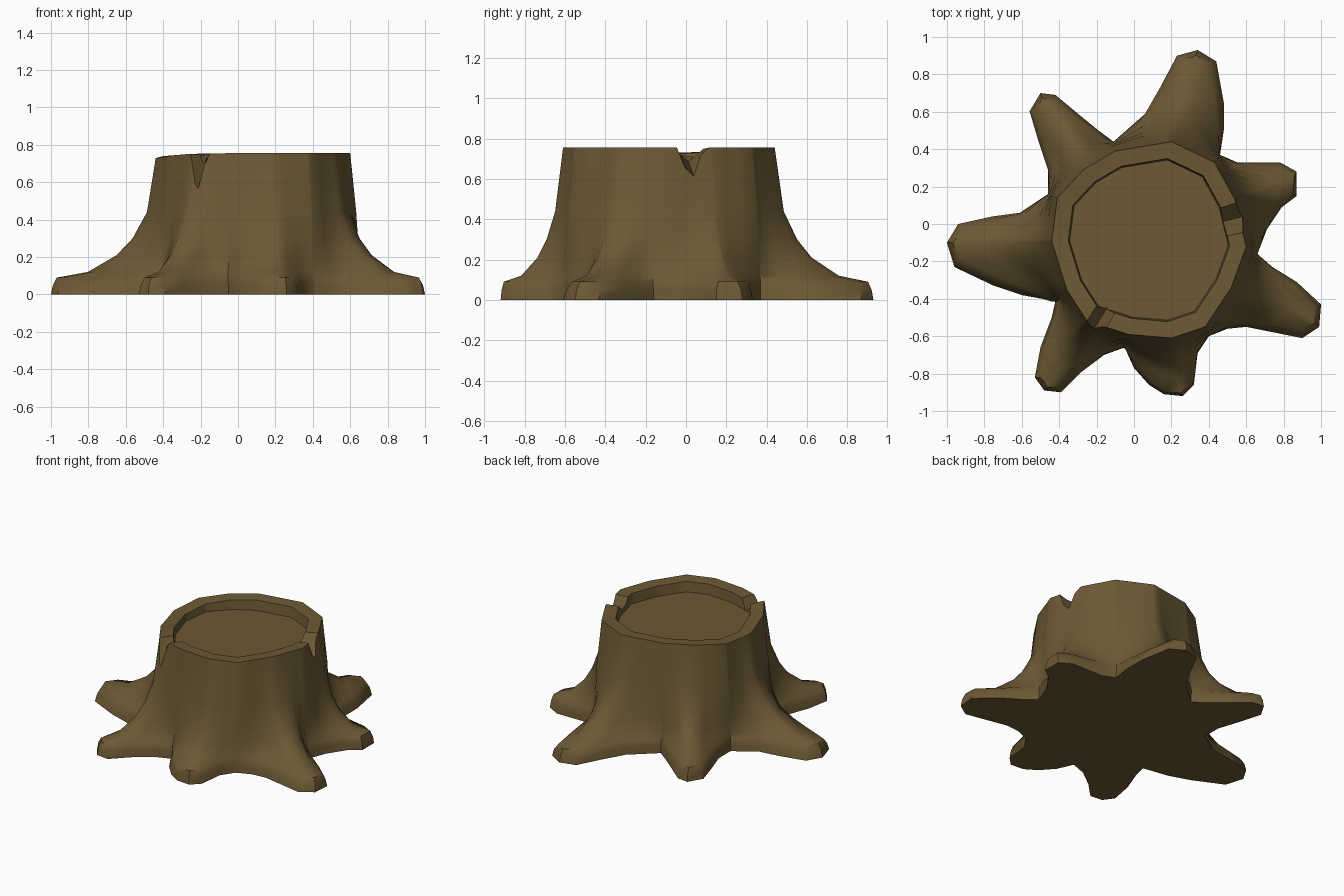
import bpy, bmesh, math
from mathutils import Vector

if "Cube" in bpy.data.objects:
    bpy.data.objects.remove(bpy.data.objects["Cube"])

CX, CY = 0.08, -0.09          # trunk axis

bark = bpy.data.materials.new("brown_bark")
bark.diffuse_color = (0.15, 0.10, 0.035, 1)
bark.use_nodes = True
bark.node_tree.nodes["Principled BSDF"].inputs["Base Color"].default_value = bark.diffuse_color

# Ground outline of the roots, counter-clockwise
OUTLINE = [(.66, -.16), (.71, -.03), (.79, .09), (.87, .15), (.87, .28), (.78, .33), (.55, .33),
           (.46, .37), (.48, .5), (.48, .65), (.44, .87), (.34, .93), (.23, .9), (.14, .73), (.06, .59),
           (-.11, .44), (-.19, .5), (-.3, .59), (-.42, .69), (-.5, .7), (-.56, .6), (-.51, .44), (-.46, .29),
           (-.46, .16), (-.61, .06), (-.76, .04), (-.94, 0), (-1, -.1), (-.96, -.23), (-.75, -.33), (-.6, -.38),
           (-.42, -.41), (-.44, -.5), (-.5, -.66), (-.53, -.82), (-.48, -.89), (-.39, -.9), (-.28, -.79),
           (-.16, -.7), (-.05, -.66), (0, -.77), (.08, -.86), (.16, -.91), (.26, -.92), (.32, -.86), (.34, -.69),
           (.4, -.6), (.5, -.56), (.6, -.55), (.75, -.58), (.9, -.61), (.99, -.55), (1, -.43), (.87, -.31), (.74, -.23)]
# Faceted cut rim
RIM = [(.6, -.12), (.54, .13), (.43, .33), (.2, .44), (-.1, .39), (-.27, .29), (-.41, .14), (-.44, -.09),
       (-.36, -.35), (-.25, -.52), (-.03, -.59), (.2, -.61), (.38, -.55), (.52, -.34)]
ROOT_AXES = [math.radians(a) for a in (21, 76, 128, 180.5, 235, 281, 335)]
TAU = math.tau


def polar(points):
    return sorted((math.atan2(y - CY, x - CX) % TAU, math.hypot(x - CX, y - CY)) for x, y in points)


def radius(pol, t):
    """Distance from the axis to a polygon in direction t."""
    t %= TAU
    ring = [(pol[-1][0] - TAU, pol[-1][1])] + pol + [(pol[0][0] + TAU, pol[0][1])]
    for (a, ra), (b, rb) in zip(ring, ring[1:]):
        if a <= t <= b:
            return ra * rb * math.sin(b - a) / (ra * math.sin(t - a) + rb * math.sin(b - t))


def nearest_axis_offset(t):
    return min(((t - a + math.pi) % TAU - math.pi for a in ROOT_AXES), key=abs)


base, rim = polar(OUTLINE), polar(RIM)
angles = []
for t in sorted([p[0] for p in base] + [p[0] for p in rim]):
    if not angles or t - angles[-1] > 0.004:
        angles.append(t)

# Rings: height, trunk scale, root reach, root narrowing
LEVELS = [(0, 1.08, 1, 0), (.05, 1.08, .98, .1), (.09, 1.08, .94, .32), (.12, 1.08, .62, .35),
          (.21, 1.075, .33, .25), (.3, 1.07, .17, .1), (.44, 1.06, .03, 0)]

bm = bmesh.new()
rings = []


def place(t, r, z):
    return bm.verts.new((CX + r * math.cos(t), CY + r * math.sin(t), z))


for z, scale, reach, narrow in LEVELS:
    ring = []
    for t in angles:
        ext = radius(base, t) - 1.08 * radius(rim, t)
        w = min(1, max(0, ext / 0.4))
        t2 = t - nearest_axis_offset(t) * narrow * w
        ring.append(place(t2, scale * radius(rim, t2) + ext * reach, z))
    rings.append(ring)

# Cut rim, hollow wall and floor edge
for scale, z in ((1, .755), (.83, .75), (.815, .68)):
    rings.append([place(t, scale * radius(rim, t),
                        z - (.025 * max(0, -math.cos(t)) ** 4 if z > .7 else 0)) for t in angles])

n = len(angles)
for lo, hi in zip(rings, rings[1:]):
    for i in range(n):
        j = (i + 1) % n
        bm.faces.new((lo[i], lo[j], hi[j], hi[i]))
# Underside and floor fans
for ring, z in ((rings[0], 0), (rings[-1], .68)):
    c = bm.verts.new((CX, CY, z))
    for i in range(n):
        bm.faces.new((ring[i], ring[(i + 1) % n], c))
bmesh.ops.recalc_face_normals(bm, faces=bm.faces)


def mesh_object(name, b):
    me = bpy.data.meshes.new(name)
    b.to_mesh(me)
    b.free()
    ob = bpy.data.objects.new(name, me)
    bpy.context.collection.objects.link(ob)
    me.materials.append(bark)
    return ob


stump = mesh_object("tree_stump", bm)
bpy.context.view_layer.objects.active = stump
stump.select_set(True)


# V-shaped notches through the rim
def cut_notch(angle, half, tip_z):
    a = math.radians(angle)
    d, s = Vector((math.cos(a), math.sin(a), 0)), Vector((-math.sin(a), math.cos(a), 0))
    b = bmesh.new()
    ends = []
    for r, tip in ((.41, .686), (.62, tip_z - .04)):
        section = [(0, tip), (half, .757), (half, .9), (-half, .9), (-half, .757)]
        ends.append([b.verts.new(Vector((CX, CY, z)) + d * r + s * u) for u, z in section])
    for e in ends:
        b.faces.new(e)
    for i in range(5):
        j = (i + 1) % 5
        b.faces.new((ends[0][i], ends[0][j], ends[1][j], ends[1][i]))
    bmesh.ops.recalc_face_normals(b, faces=b.faces)
    cutter = mesh_object("notch_cutter", b)
    cutter.hide_render = True
    mod = stump.modifiers.new("notch", 'BOOLEAN')
    mod.operation, mod.solver, mod.object = 'DIFFERENCE', 'EXACT', cutter
    bpy.ops.object.modifier_apply(modifier=mod.name)
    bpy.data.objects.remove(cutter)


cut_notch(14.5, .083, .58)
cut_notch(238, .056, .55)

bpy.ops.object.shade_smooth_by_angle(angle=math.radians(45))
